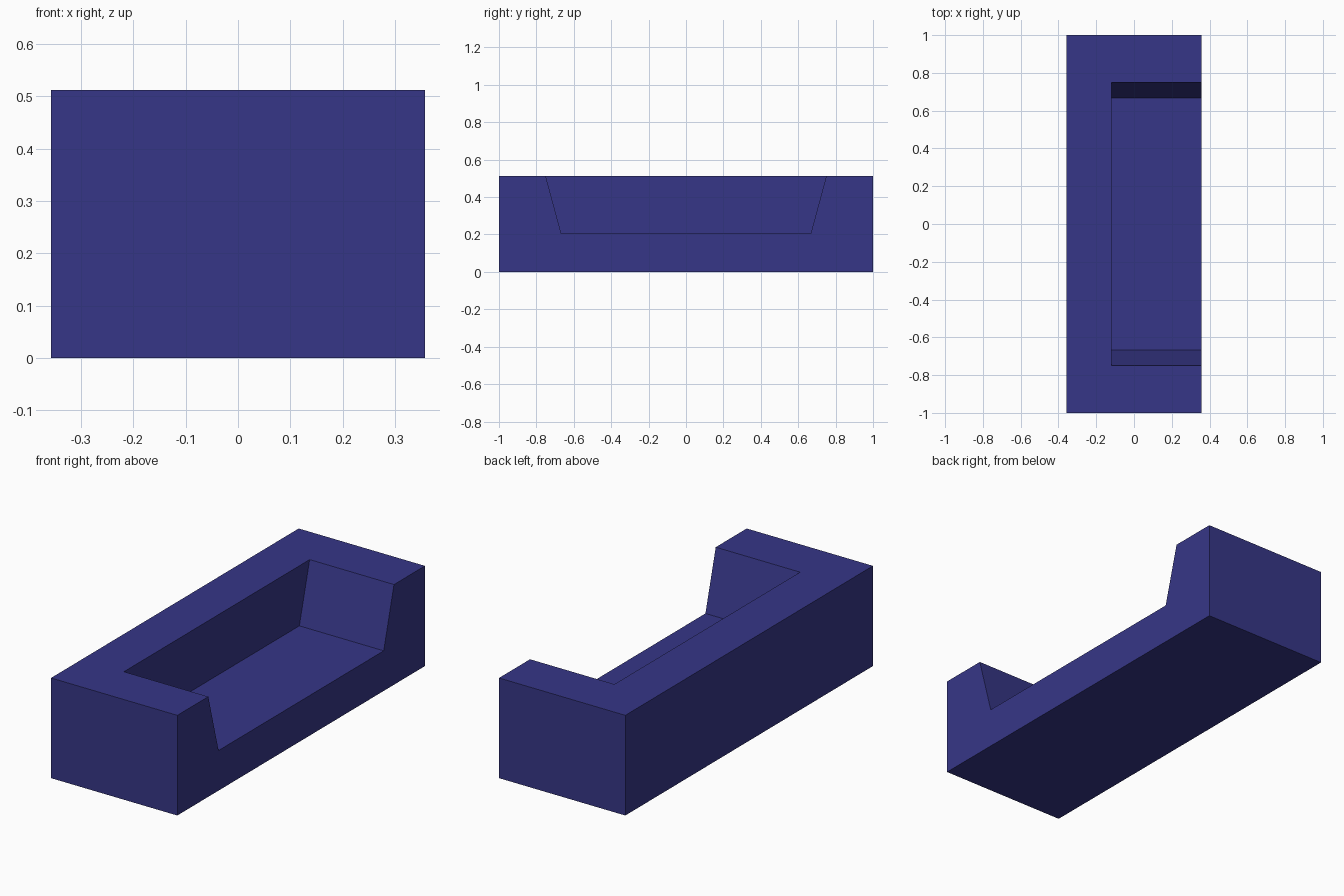
import bpy, bmesh

if "Cube" in bpy.data.objects:
    bpy.data.objects.remove(bpy.data.objects["Cube"])

W, L, H = 0.357, 1.0, 0.512           # half width, half length, height
BACK_X, SEAT_Z = -0.12, 0.205         # inner face of the backrest, seat height
ARM_TOP, ARM_LOW = 0.75, 0.667        # half opening at the top and at the seat

fabric = bpy.data.materials.new("navy blue fabric")
fabric.diffuse_color = (0.037, 0.037, 0.242, 1.0)
fabric.use_nodes = True
fabric.node_tree.nodes["Principled BSDF"].inputs["Base Color"].default_value = fabric.diffuse_color


def prism(name, profile, x0, x1):
    """Extrude a (y, z) profile along x."""
    bm = bmesh.new()
    face = bm.faces.new([bm.verts.new((x0, y, z)) for y, z in profile])
    top = bmesh.ops.extrude_face_region(bm, geom=[face])["geom"]
    bmesh.ops.translate(bm, vec=(x1 - x0, 0, 0),
                        verts=[v for v in top if isinstance(v, bmesh.types.BMVert)])
    bmesh.ops.recalc_face_normals(bm, faces=bm.faces)
    mesh = bpy.data.meshes.new(name)
    bm.to_mesh(mesh)
    bm.free()
    mesh.materials.append(fabric)
    obj = bpy.data.objects.new(name, mesh)
    bpy.context.collection.objects.link(obj)
    return obj


# Solid sofa block
sofa = prism("sofa_body", [(-L, 0), (L, 0), (L, H), (-L, H)], -W, W)

# Seat recess with sloping armrests, open at the top and at +x
slope = (ARM_TOP - ARM_LOW) / (H - SEAT_Z)
over = ARM_TOP + 0.1 * slope
recess = prism("seat_recess_cutter",
               [(-ARM_LOW, SEAT_Z), (ARM_LOW, SEAT_Z), (over, H + 0.1), (-over, H + 0.1)],
               BACK_X, W + 0.1)
recess.hide_render = True

cut = sofa.modifiers.new("seat_recess", 'BOOLEAN')
cut.operation = 'DIFFERENCE'
cut.solver = 'EXACT'
cut.object = recess

# Bake the cut and drop the cutter
bpy.context.view_layer.objects.active = sofa
bpy.ops.object.modifier_apply(modifier=cut.name)
bpy.data.objects.remove(recess)
